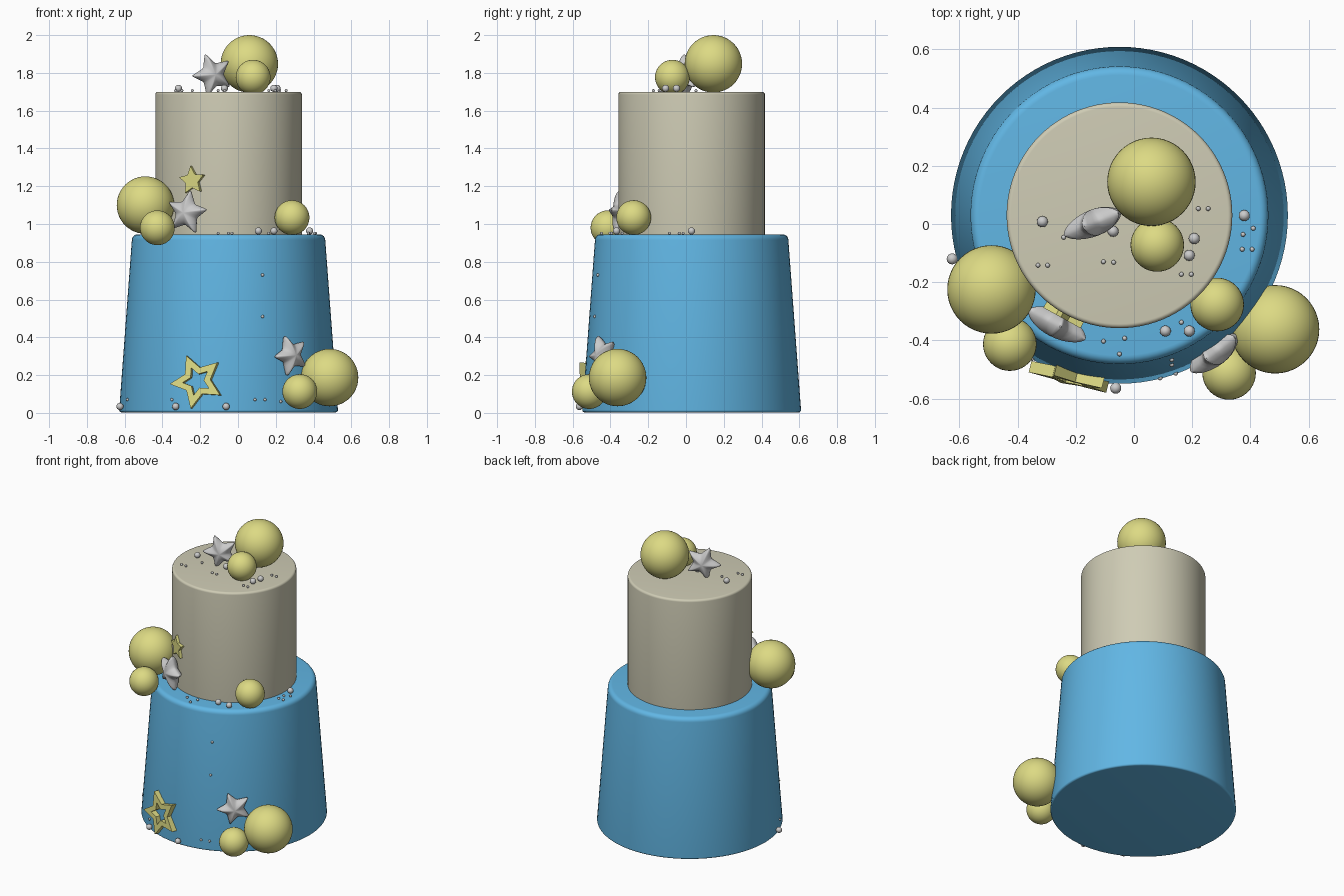
import bpy, bmesh
from math import sin, cos, pi, radians, sqrt, atan2
from mathutils import Matrix, Vector

if "Cube" in bpy.data.objects:
    bpy.data.objects.remove(bpy.data.objects["Cube"])

CX, CY = -0.05, 0.03   # axis of the cake


def material(name, rgb):
    m = bpy.data.materials.new(name)
    m.diffuse_color = (*rgb, 1)
    m.use_nodes = True
    m.node_tree.nodes["Principled BSDF"].inputs["Base Color"].default_value = m.diffuse_color
    return m


BLUE = material("blue_icing", (0.12, 0.47, 0.78))
CREAM = material("cream_icing", (0.62, 0.60, 0.46))
GOLD = material("gold", (0.72, 0.70, 0.23))


def finish(name, bm, mat=None, smooth=None):
    bmesh.ops.recalc_face_normals(bm, faces=bm.faces)
    me = bpy.data.meshes.new(name)
    bm.to_mesh(me)
    bm.free()
    ob = bpy.data.objects.new(name, me)
    bpy.context.collection.objects.link(ob)
    if mat:
        me.materials.append(mat)
    if smooth:
        bpy.ops.object.select_all(action='DESELECT')
        bpy.context.view_layer.objects.active = ob
        ob.select_set(True)
        bpy.ops.object.shade_smooth_by_angle(angle=radians(smooth))
    return ob


def tier(name, r0, r1, z0, z1, b0, b1, mat):
    """Lathed tier with rounded lower and upper edges."""
    arc = [i * pi / 12 for i in range(7)]
    prof = [(r0 - b0 + b0 * sin(a), z0 + b0 - b0 * cos(a)) for a in arc]
    prof += [(r1 - b1 + b1 * cos(a), z1 - b1 + b1 * sin(a)) for a in arc]
    bm = bmesh.new()
    n = 96
    rings = [[bm.verts.new((CX + r * cos(2 * pi * i / n), CY + r * sin(2 * pi * i / n), z))
              for i in range(n)] for r, z in prof]
    for a, b in zip(rings, rings[1:]):
        for i in range(n):
            bm.faces.new((a[i], a[(i + 1) % n], b[(i + 1) % n], b[i]))
    bm.faces.new(rings[0])
    bm.faces.new(rings[-1])
    return finish(name, bm, mat, 35)


def place(ob, loc, turn, tilt=0):
    """Stand a star (built in XZ, facing -y) in place, turned about z."""
    ob.matrix_world = (Matrix.Translation(loc) @ Matrix.Rotation(radians(turn), 4, 'Z')
                       @ Matrix.Rotation(radians(tilt), 4, 'X'))


def star_points(R, r, phase):
    return [Vector(((R if i % 2 == 0 else r) * cos(radians(phase + 36 * i)), 0,
                    (R if i % 2 == 0 else r) * sin(radians(phase + 36 * i)))) for i in range(10)]


def puffy_star(name, loc, R, turn, phase, depth=0.046):
    """Inflated star: rings shrinking towards a raised centre on both sides."""
    pts = star_points(R * 1.04, R * 0.54, phase)
    outline = []
    for i in range(10):
        p, q = pts[i], pts[(i + 1) % 10]
        outline += [p.lerp(q, t) for t in (0.08, 0.3, 0.5, 0.7, 0.92)]
    n = len(outline)
    bm = bmesh.new()
    K = 14
    rings = []
    for k in range(1, K):
        t = -pi / 2 + pi * k / K
        s, h = cos(t), depth * sin(t) * abs(sin(t)) ** 0.25
        rings.append([bm.verts.new((p.x * s, h, p.z * s)) for p in outline])
    for a, b in zip(rings, rings[1:]):
        for i in range(n):
            bm.faces.new((a[i], a[(i + 1) % n], b[(i + 1) % n], b[i]))
    for ring, y in ((rings[0], -depth), (rings[-1], depth)):
        c = bm.verts.new((0, y, 0))
        for i in range(n):
            bm.faces.new((ring[i], ring[(i + 1) % n], c))
    place(finish(name, bm, None, 60), loc, turn)


def flat_star(name, loc, R, turn, phase, thick, hole=0, tilt=0):
    """Cut-out star plate, optionally with a star-shaped hole."""
    bm = bmesh.new()
    outer = star_points(R, R * 0.5, phase)
    inner = [p * hole for p in outer]
    off = Vector((0, thick / 2, 0))
    F, B = ([bm.verts.new(p + o) for p in outer] for o in (-off, off))
    loops = [(F, B)]
    if hole:
        f, b = ([bm.verts.new(p + o) for p in inner] for o in (-off, off))
        loops += [(f, F), (b, f), (B, b)]
    else:
        bm.faces.new(F)
        bm.faces.new(B)
    for a, c in loops:
        for i in range(10):
            j = (i + 1) % 10
            bm.faces.new((a[i], a[j], c[j], c[i]))
    place(finish(name, bm, GOLD), loc, turn, tilt)


def balls(name, items, r, mat=None, seg=16):
    bm = bmesh.new()
    for p in items:
        bmesh.ops.create_uvsphere(bm, u_segments=seg, v_segments=seg // 2, radius=r,
                                  matrix=Matrix.Translation(p))
    return finish(name, bm, mat, 60)


def wall(x, z, out=0.0):
    """Point on the front of the lower tier's wall."""
    r = 0.579 - 0.07 * z / 0.945 + out
    return (x, CY - sqrt(r * r - (x - CX) ** 2), z)


# Cake tiers
tier("lower_tier", 0.579, 0.512, 0.003, 0.945, 0.012, 0.03, BLUE)
tier("upper_tier", 0.388, 0.388, 0.94, 1.70, 0.005, 0.015, CREAM)

# Gold balls
for name, p in {"top": (0.06, 0.145, 1.848), "ledge": (-0.49, -0.225, 1.10),
                "base": (0.485, -0.362, 0.187)}.items():
    balls(name + "_large_ball", [p], 0.152, GOLD, 48)
for name, p in {"top": (0.08, -0.072, 1.777), "ledge_left": (-0.427, -0.413, 0.98),
                "ledge_right": (0.286, -0.277, 1.034), "base": (0.327, -0.512, 0.113)}.items():
    balls(name + "_small_ball", [p], 0.092, GOLD, 40)

# Silver puffy stars
puffy_star("top_puffy_star", (-0.135, 0.005, 1.79), 0.115, 22, 39)
puffy_star("ledge_puffy_star", (-0.27, -0.343, 1.06), 0.118, -27, 80)
puffy_star("base_puffy_star", (0.28, -0.44, 0.305), 0.110, 38, 40)

# Gold flat stars
flat_star("frame_star", (-0.214, -0.525, 0.167), 0.148, -14, 42, 0.04, 0.52, -4)
flat_star("small_star", (-0.24, -0.313, 1.23), 0.077, -29, 95, 0.025)

# Silver pearls
balls("top_pearls", [(x, y, 1.718) for x, y in
      ((-0.315, 0.008), (0.207, -0.05), (0.19, -0.108), (-0.072, -0.025))], 0.019)
balls("top_beads", [(x, y, 1.706) for x, y in
      ((-0.33, -0.142), (-0.297, -0.142), (-0.105, -0.13), (-0.07, -0.132), (0.221, 0.053),
       (0.255, 0.053), (0.163, -0.173), (0.197, -0.173), (-0.242, -0.046))], 0.008, None, 12)
balls("ledge_pearls", [(x, y, 0.963) for x, y in
      ((0.379, 0.029), (0.108, -0.368), (0.19, -0.368))], 0.019)
balls("ledge_beads", [(x, y, 0.951) for x, y in
      ((0.41, -0.015), (0.375, -0.036), (0.372, -0.087), (0.406, -0.087), (0.163, -0.338),
       (-0.105, -0.403), (-0.032, -0.393), (-0.05, -0.447))], 0.008, None, 12)
balls("base_pearls", [(-0.625, -0.12, 0.034), wall(-0.33, 0.034, 0.018),
                      wall(-0.063, 0.034, 0.018)], 0.019)
balls("wall_beads", [wall(x, z, 0.003) for x, z in
      ((-0.585, 0.07), (-0.35, 0.07), (0.09, 0.07), (0.143, 0.07), (0.227, 0.06),
       (0.13, 0.73), (0.13, 0.51))], 0.008, None, 12)
